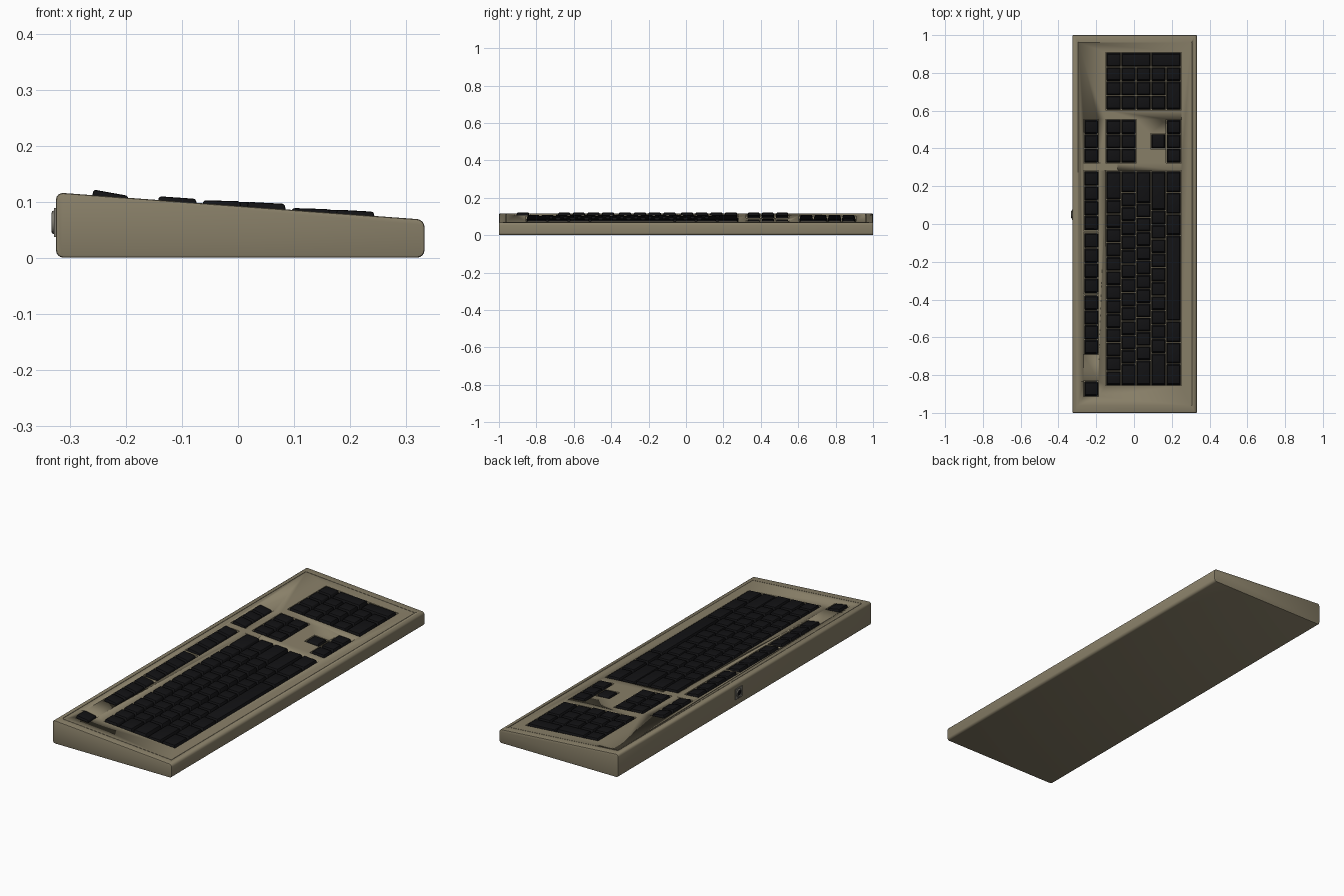
import bpy, bmesh, math
from mathutils import Matrix

if "Cube" in bpy.data.objects:
    bpy.data.objects.remove(bpy.data.objects["Cube"])


def material(name, rgb):
    m = bpy.data.materials.new(name)
    m.diffuse_color = (*rgb, 1)
    m.use_nodes = True
    m.node_tree.nodes["Principled BSDF"].inputs["Base Color"].default_value = m.diffuse_color
    return m


CASE = material("khaki_plastic", (0.25, 0.215, 0.14))
KEY = material("black_plastic", (0.006, 0.006, 0.007))
PORT = material("grey_metal", (0.20, 0.19, 0.16))


def surf(x):
    return 0.1152 - 0.0737 * (x + 0.31)


def finish(bm, name, mat, angle=35):
    bmesh.ops.recalc_face_normals(bm, faces=bm.faces)
    me = bpy.data.meshes.new(name)
    bm.to_mesh(me)
    bm.free()
    ob = bpy.data.objects.new(name, me)
    bpy.context.collection.objects.link(ob)
    me.materials.append(mat)
    bpy.ops.object.select_all(action='DESELECT')
    ob.select_set(True)
    bpy.context.view_layer.objects.active = ob
    bpy.ops.object.shade_smooth_by_angle(angle=math.radians(angle))
    return ob


def hexa(bm, bottom, top):
    # six-sided solid from two matching quads
    b = [bm.verts.new(p) for p in bottom]
    t = [bm.verts.new(p) for p in top]
    bm.faces.new(b[::-1])
    bm.faces.new(t)
    sides = []
    for i in range(4):
        j = (i + 1) % 4
        bm.faces.new((b[i], b[j], t[j], t[i]))
    return b, t


def slab(bm, x0, x1, y0, y1, depth):
    # cutter that follows the sloping top
    q = ((x0, y0), (x1, y0), (x1, y1), (x0, y1))
    hexa(bm, [(x, y, surf(x) - depth) for x, y in q],
         [(x, y, surf(x) + 0.03) for x, y in q])


def key(bm, x0, x1, y0, y1, z0, z1):
    g, tx, ty = 0.0015, 0.007, 0.008
    q = ((x0 + g, y0 + g), (x1 - g, y0 + g), (x1 - g, y1 - g), (x0 + g, y1 - g))
    r = ((x0 + tx, y0 + ty, z0), (x1 - tx, y0 + ty, z1),
         (x1 - tx, y1 - ty, z1), (x0 + tx, y1 - ty, z0))
    b, t = hexa(bm, [(x, y, surf(x) - 0.019) for x, y in q], r)
    return b


wells = bmesh.new()


def key_block(name, keys):
    # one group of keys sitting in its own well
    bm = bmesh.new()
    base = set()
    for k in keys:
        base.update(key(bm, *k))
    edges = [e for e in bm.edges if not (e.verts[0] in base and e.verts[1] in base)]
    bmesh.ops.bevel(bm, geom=edges, offset=0.004, segments=2, profile=0.5,
                    affect='EDGES', clamp_overlap=True)
    finish(bm, name, KEY)


def well(x0, x1, y0, y1):
    slab(wells, x0 - 0.002, x1 + 0.002, y0 - 0.002, y1 + 0.002, 0.018)


def split(y0, y1, widths):
    u = (y1 - y0) / sum(widths)
    for w in widths:
        yield y0, y0 + w * u
        y0 += w * u


# row positions and key-top heights, back to front
FROW = (-0.265, -0.19, 0.1215, 0.1105)
PITCH = 0.0794
TOPS = [(0.1095, 0.105), (0.1025, 0.1005), (0.0995, 0.096),
        (0.0885, 0.0865), (0.0855, 0.082)]
ROWS = [(-0.148 + i * PITCH, -0.148 + (i + 1) * PITCH, a, b)
        for i, (a, b) in enumerate(TOPS)]


def row_keys(row, y0, y1, widths):
    return [(row[0], row[1], a, b, row[2], row[3]) for a, b in split(y0, y1, widths)]


# function row groups
for name, y0, y1, n in (("escape_key", -0.912, -0.833, 1),
                        ("function_keys_left", -0.69, -0.378, 4),
                        ("function_keys_middle", -0.366, -0.048, 4),
                        ("function_keys_right", -0.034, 0.28, 4),
                        ("system_keys", 0.324, 0.552, 3)):
    key_block(name, row_keys(FROW, y0, y1, [1] * n))
    well(FROW[0], FROW[1], y0, y1)

# main typing block
layout = [[1] * 13 + [2], [1.5] + [1] * 12 + [1.5], [1.75] + [1] * 11 + [2.25],
          [2.25] + [1] * 10 + [2.75], [1.5] * 3 + [6] + [1.5] * 3]
key_block("main_keys", [k for r, w in zip(ROWS, layout)
                        for k in row_keys(r, -0.854, 0.28, w)])
well(ROWS[0][0], ROWS[4][1], -0.854, 0.28)

# navigation keys
NY = (0.324, 0.552)
key_block("navigation_keys", [k for r in ROWS[:2] for k in row_keys(r, *NY, [1] * 3)])
well(ROWS[0][0], ROWS[1][1], *NY)

# arrow keys
up = (ROWS[3][0], ROWS[3][1] - 0.004, 0.4, 0.476, ROWS[3][2], ROWS[3][3])
low = (ROWS[4][0] + 0.003,) + ROWS[4][1:]
key_block("arrow_keys", [up] + row_keys(low, *NY, [1] * 3))
well(*up[:4])
well(low[0], low[1], *NY)

# number pad with two tall keys and a wide zero
P0, P1 = 0.605, 0.907
pad = row_keys(ROWS[0], P0, P1, [1] * 4)
for i in (1, 2, 3):
    pad += row_keys(ROWS[i], P0, P1, [1] * 4)[:3]
pad += row_keys(ROWS[4], P0, P1, [2, 1, 1])[:2]
ty = P1 - (P1 - P0) / 4
for a, b in ((1, 2), (3, 4)):
    pad.append((ROWS[a][0], ROWS[b][1], ty, P1, ROWS[a][2], ROWS[b][3]))
key_block("number_pad_keys", pad)
well(ROWS[0][0], ROWS[4][1], P0, P1)

# thin seam around the top of the case
for s in (-1, 1):
    slab(wells, -0.294, 0.303, s * 0.962 - 0.001, s * 0.962 + 0.001, 0.002)
for x in (-0.298, 0.305):
    slab(wells, x - 0.001, x + 0.001, -0.962, 0.962, 0.002)

# wedge case with rounded long edges
bm = bmesh.new()
X0, X1 = -0.325, 0.333
prof = ((X0, 0.0), (X1, 0.0), (X1, surf(X1)), (X0, surf(X0)))
hexa(bm, [(x, -1, z) for x, z in prof], [(x, 1, z) for x, z in prof])
long_edges = [e for e in bm.edges if abs(e.verts[0].co.y - e.verts[1].co.y) > 1]
bmesh.ops.bevel(bm, geom=long_edges, offset=0.013, segments=4, profile=0.5, affect='EDGES')
ends = [e for e in bm.edges if abs(e.verts[0].co.y - e.verts[1].co.y) < 0.01]
bmesh.ops.bevel(bm, geom=ends, offset=0.004, segments=2, profile=0.5, affect='EDGES')
case = finish(bm, "case", CASE)

cutter = finish(wells, "well_cutter", CASE)
cutter.hide_render = True
mod = case.modifiers.new("wells", 'BOOLEAN')
mod.operation = 'DIFFERENCE'
mod.solver = 'EXACT'
mod.object = cutter
bpy.context.view_layer.objects.active = case
bpy.ops.object.modifier_apply(modifier=mod.name)
bpy.data.objects.remove(cutter)

# cable socket on the back
PY, PZ = 0.05, 0.063
bm = bmesh.new()
bmesh.ops.create_cube(bm, size=1, matrix=Matrix.Translation((-0.325, PY, PZ))
                      @ Matrix.Diagonal((0.008, 0.056, 0.052, 1)))
finish(bm, "socket_plate", PORT)
bpy.ops.mesh.primitive_torus_add(major_radius=0.017, minor_radius=0.004,
                                 major_segments=24, minor_segments=8,
                                 location=(-0.329, PY, PZ), rotation=(0, math.pi / 2, 0))
ring = bpy.context.object
ring.name = "socket_ring"
ring.data.materials.append(PORT)
bpy.ops.object.shade_smooth_by_angle(angle=math.radians(50))
bpy.ops.mesh.primitive_cylinder_add(vertices=24, radius=0.013, depth=0.002,
                                    location=(-0.3292, PY, PZ), rotation=(0, math.pi / 2, 0))
hole = bpy.context.object
hole.name = "socket_hole"
hole.data.materials.append(KEY)
